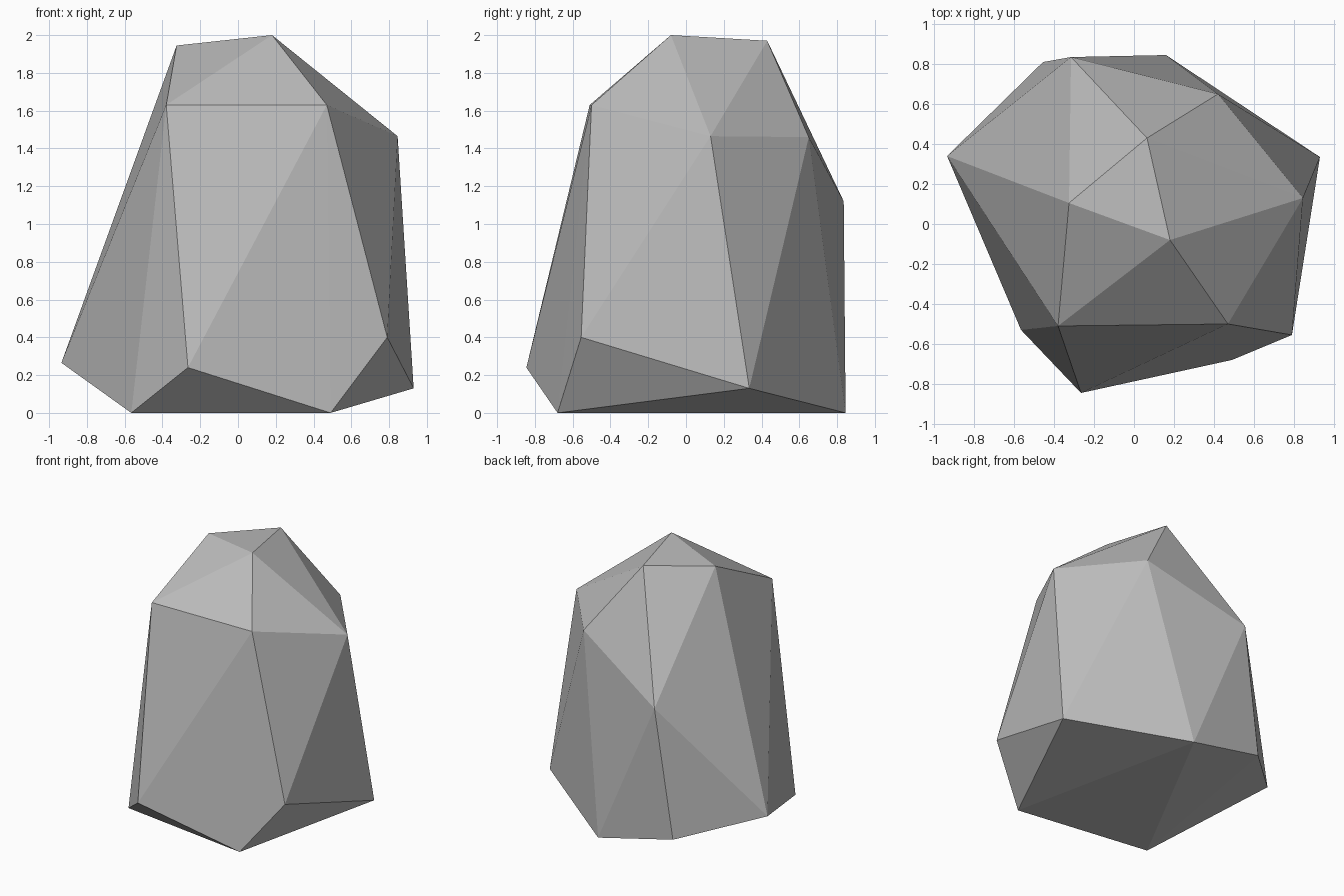
import bpy
import bmesh

cube = bpy.data.objects.get("Cube")
if cube:
    bpy.data.objects.remove(cube, do_unlink=True)

# Rock corners, grouped by level from the ground up
foot = [(-0.565, -0.53, 0), (0.49, -0.68, 0), (0.16, 0.845, 0)]
skirt = [(0.93, 0.335, 0.13), (-0.455, 0.81, 0.135), (-0.265, -0.845, 0.24),
         (-0.935, 0.34, 0.265), (0.79, -0.555, 0.40)]
shoulder = [(-0.315, 0.835, 1.12), (0.845, 0.13, 1.465), (0.42, 0.65, 1.46),
            (-0.38, -0.51, 1.63), (0.47, -0.50, 1.63)]
crown = [(-0.325, 0.105, 1.945), (0.065, 0.43, 1.97), (0.18, -0.08, 2.0)]


def make_material(name, color):
    mat = bpy.data.materials.new(name)
    mat.use_nodes = True
    mat.diffuse_color = color
    mat.node_tree.nodes["Principled BSDF"].inputs["Base Color"].default_value = color
    return mat


def hull_object(name, points, mat):
    """Wrap the corners in a faceted convex skin."""
    bm = bmesh.new()
    for p in points:
        bm.verts.new(p)
    bmesh.ops.convex_hull(bm, input=bm.verts[:])
    bmesh.ops.recalc_face_normals(bm, faces=bm.faces[:])
    mesh = bpy.data.meshes.new(name)
    bm.to_mesh(mesh)
    bm.free()
    mesh.materials.append(mat)
    obj = bpy.data.objects.new(name, mesh)
    bpy.context.collection.objects.link(obj)
    return obj


# Single faceted boulder
stone = make_material("stone_grey", (0.5, 0.5, 0.5, 1))
hull_object("rock", foot + skirt + shoulder + crown, stone)
